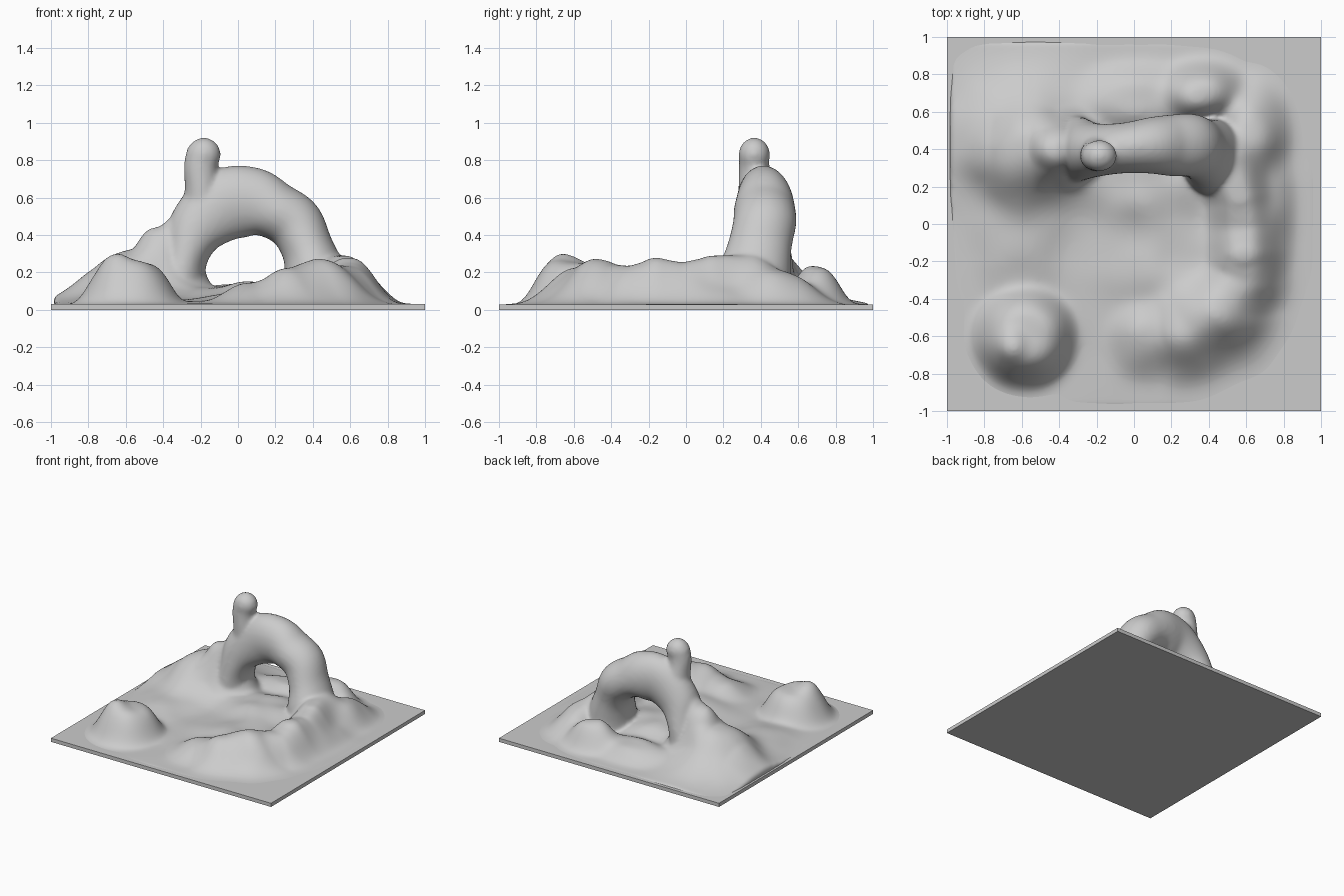
import bpy, bmesh, math
from mathutils import Vector, noise

if "Cube" in bpy.data.objects:
    bpy.data.objects.remove(bpy.data.objects["Cube"])

# Terrain bumps: x, y, radius x, radius y, height
BUMPS = [
    (-.58, -.60, .235, .235, .235), (-.66, -.64, .10, .11, .16),   # round front mound
    (.68, .05, .15, .42, .11), (.62, .47, .17, .25, .18),          # right skirt
    (.36, .70, .20, .14, .21), (.02, .66, .34, .17, .12),          # back slope
    (-.55, .42, .42, .42, .12), (-.62, .05, .24, .50, .075),       # left ground
    (.08, .24, .40, .28, .12), (.22, -.18, .42, .38, .09),         # basin floor
    (0, 0, .85, .85, .03),
]
# Ridge lines: x, y, height, half width
RIDGES = [
    [(.08, -.60, .12, .19), (.28, -.56, .20, .22), (.45, -.46, .235, .23), (.57, -.30, .20, .19),
     (.585, -.16, .25, .17), (.575, -.02, .22, .17), (.565, .14, .265, .16), (.50, .32, .26, .18)],
    [(-.33, .40, .49, .15), (-.42, .40, .41, .20), (-.56, .40, .28, .28), (-.68, .41, .19, .24)],
]


def ridge_height(x, y, line):
    best = 0
    for a, b in zip(line, line[1:]):
        dx, dy = b[0] - a[0], b[1] - a[1]
        t = ((x - a[0]) * dx + (y - a[1]) * dy) / (dx * dx + dy * dy)
        t = min(max(t, 0), 1)
        h, w = a[2] + (b[2] - a[2]) * t, a[3] + (b[3] - a[3]) * t
        d2 = ((x - a[0] - dx * t) ** 2 + (y - a[1] - dy * t) ** 2) / (w * w)
        best = max(best, h * math.exp(-d2 ** 1.3))
    return best


def height(x, y):
    total = sum(ridge_height(x, y, line) ** 2.5 for line in RIDGES)
    for i, (bx, by, rx, ry, h) in enumerate(BUMPS):
        d2 = ((x - bx) / rx) ** 2 + ((y - by) / ry) ** 2
        total += (h * math.exp(-d2 ** (2.2 if i == 0 else 1.5))) ** 2.5
    rise = total ** 0.4
    rough = noise.noise(Vector((x * 5, y * 5, 3))) * min(rise, .12) * .2
    return .024 + rise + rough


def catmull(points, steps=6):
    pts = [points[0]] + points + [points[-1]]
    out = []
    for a, b, c, d in zip(pts, pts[1:], pts[2:], pts[3:]):
        for s in range(steps):
            t = s / steps
            out.append([.5 * (2 * q + (r - p) * t + (2 * p - 5 * q + 4 * r - u) * t * t
                              + (3 * q - p - 3 * r + u) * t ** 3)
                        for p, q, r, u in zip(a, b, c, d)])
    return out + [list(points[-1])]


def loft(bm, points, sides=28):
    # points: x, y, z, radius in the xz plane, radius along y
    path = catmull(points)
    rings = []
    for i, (x, y, z, r, ry) in enumerate(path):
        a, b = path[max(i - 1, 0)], path[min(i + 1, len(path) - 1)]
        t = Vector((b[0] - a[0], 0, b[2] - a[2])).normalized()
        n = Vector((-t.z, 0, t.x))
        ring = []
        for k in range(sides):
            w = math.tau * k / sides
            ring.append(bm.verts.new(Vector((x, y, z)) + n * r * math.cos(w)
                                     + Vector((0, ry * math.sin(w), 0))))
        rings.append(ring)
    for p, q in zip(rings, rings[1:]):
        for k in range(sides):
            m = (k + 1) % sides
            bm.faces.new((p[k], p[m], q[m], q[k]))
    bm.faces.new(rings[0][::-1])
    bm.faces.new(rings[-1])


bm = bmesh.new()

# Natural arch
loft(bm, [(-.33, .40, .07, .16, .19), (-.285, .40, .27, .12, .17), (-.215, .395, .44, .16, .145),
          (-.07, .405, .56, .195, .135), (.08, .42, .575, .187, .15), (.20, .42, .53, .155, .165),
          (.305, .42, .46, .152, .17), (.37, .39, .33, .14, .175), (.41, .36, .20, .165, .20),
          (.43, .35, .08, .19, .21)])

# Knob standing on the arch
loft(bm, [(-.19, .39, .52, .10, .11), (-.195, .375, .66, .09, .095), (-.20, .365, .76, .09, .082),
          (-.185, .365, .84, .092, .083)])
ball = bmesh.ops.create_icosphere(bm, subdivisions=3, radius=.092)
for v in ball["verts"]:
    v.co = Vector((v.co.x - .183, v.co.y * .92 + .365, v.co.z + .83))
for v in bm.verts:
    v.co.z = max(v.co.z, .008)

# Ground solid
grid = bmesh.ops.create_grid(bm, x_segments=130, y_segments=130, size=.985)["verts"]
faces = list({f for v in grid for f in v.link_faces})
ext = bmesh.ops.extrude_face_region(bm, geom=faces, use_keep_orig=True)
for v in grid:
    v.co.z = .004
for v in ext["geom"]:
    if isinstance(v, bmesh.types.BMVert):
        v.co.z = height(v.co.x, v.co.y)
bmesh.ops.recalc_face_normals(bm, faces=bm.faces[:])

mesh = bpy.data.meshes.new("rock_terrain")
bm.to_mesh(mesh)
bm.free()
terrain = bpy.data.objects.new("rock_terrain", mesh)
bpy.context.collection.objects.link(terrain)

# Fuse everything into one soft surface
remesh = terrain.modifiers.new("fuse", 'REMESH')
remesh.mode = 'VOXEL'
remesh.voxel_size = .0135
remesh.use_smooth_shade = True
smooth = terrain.modifiers.new("soften", 'SMOOTH')
smooth.factor = .5
smooth.iterations = 12

# Square base slab
bpy.ops.mesh.primitive_cube_add(size=1, location=(0, 0, .015))
slab = bpy.context.object
slab.name = "base_slab"
slab.scale = (2, 2, .03)
